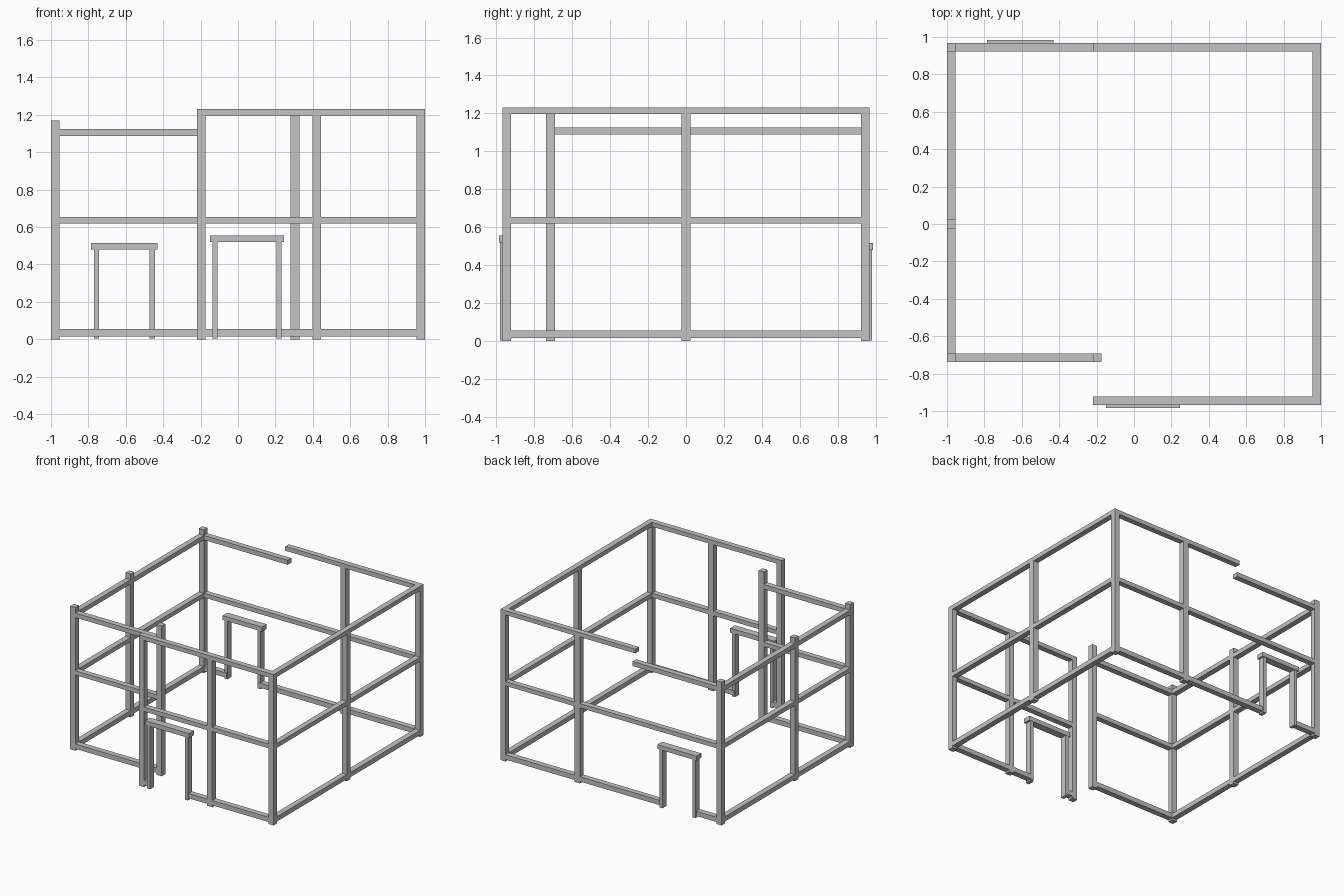
import bpy

if "Cube" in bpy.data.objects:
    bpy.data.objects.remove(bpy.data.objects["Cube"])

wood = bpy.data.materials.new("light_grey_timber")
wood.diffuse_color = (0.55, 0.55, 0.55, 1)
wood.use_nodes = True
wood.node_tree.nodes["Principled BSDF"].inputs["Base Color"].default_value = wood.diffuse_color

W = 0.046                 # timber width
X, Y, YR = 0.977, 0.945, -0.715   # wall centre lines, YR = recessed front wall
XS = -0.196               # step between low and high part
H = W / 2
SILL, MID = (0.016, 0.055), (0.618, 0.653)
LOW, HIGH = (1.088, 1.125), (1.197, 1.232)


def box(name, x, y, z):
    """Box from (min, max) ranges on each axis."""
    bpy.ops.mesh.primitive_cube_add(
        size=1, location=[(r[0] + r[1]) / 2 for r in (x, y, z)])
    ob = bpy.context.object
    ob.name = name
    ob.scale = [r[1] - r[0] for r in (x, y, z)]
    bpy.ops.object.transform_apply(location=False, rotation=False, scale=True)
    ob.data.materials.append(wood)


def around(c, w=W):
    return (c - w / 2, c + w / 2)


# Posts: short ones in the low part, tall ones under the high beams
for name, x, y, top in (
        ("low_post_front", -X, YR, 1.17), ("low_post_middle", -X, 0, 1.17),
        ("low_post_back", -X, Y, 1.17), ("recess_post", XS, YR, 1.228),
        ("front_post_left", XS, -Y, 1.197), ("front_post_middle", 0.422, -Y, 1.197),
        ("corner_post_front", X, -Y, 1.197), ("right_post_middle", X, 0, 1.197),
        ("corner_post_back", X, Y, 1.197), ("back_post_middle", 0.305, Y, 1.197)):
    box(name, around(x), around(y), (0, top))

# Horizontal rails along x, broken at posts and door openings
for name, y, z, spans in (
        ("recess_sill", YR, SILL, [(-X + H, XS - H)]),
        ("recess_mid_rail", YR, MID, [(-X + H, XS - H)]),
        ("recess_top_rail", YR, LOW, [(-X + H, XS - H)]),
        ("front_sill", -Y, SILL, [(XS + H, -0.115), (0.21, 0.399), (0.445, X - H)]),
        ("front_mid_rail", -Y, MID, [(XS + H, 0.399), (0.445, X - H)]),
        ("front_top_beam", -Y, HIGH, [(XS - H, X - H)]),
        ("back_sill", Y, SILL, [(-X + H, -0.75), (-0.47, 0.282), (0.328, X - H)]),
        ("back_mid_rail", Y, MID, [(-X + H, 0.282), (0.328, X - H)]),
        ("back_low_beam", Y, LOW, [(-X + H, XS)]),
        ("back_top_beam", Y, HIGH, [(XS - H, X - H)])):
    for span in spans:
        box(name, span, around(y), z)

# Horizontal rails along y on the two side walls
for side, x, y0, levels in (("left", -X, YR, (SILL, MID, LOW)),
                            ("right", X, -Y, (SILL, MID))):
    for label, z in zip(("sill", "mid_rail", "top_rail"), levels):
        for span in ((y0 + H, -H), (H, Y - H)):
            box(f"{side}_{label}", around(x), span, z)
box("right_top_beam", around(X), (-Y - H, Y + H), HIGH)

# Door frames: two jambs and a lintel standing slightly proud of the wall
for side, s, x0, x1, z in (("front", -1, -0.15, 0.247, (0.519, 0.556)),
                           ("back", 1, -0.785, -0.43, (0.479, 0.515))):
    lintel = sorted((s * 0.924, s * 0.985))
    jamb = sorted((s * 0.926, s * 0.98))
    box(f"{side}_door_lintel", (x0, x1), lintel, z)
    box(f"{side}_door_jamb_left", (x0 + 0.014, x0 + 0.041), jamb, (0.003, z[0]))
    box(f"{side}_door_jamb_right", (x1 - 0.042, x1 - 0.015), jamb, (0.003, z[0]))
